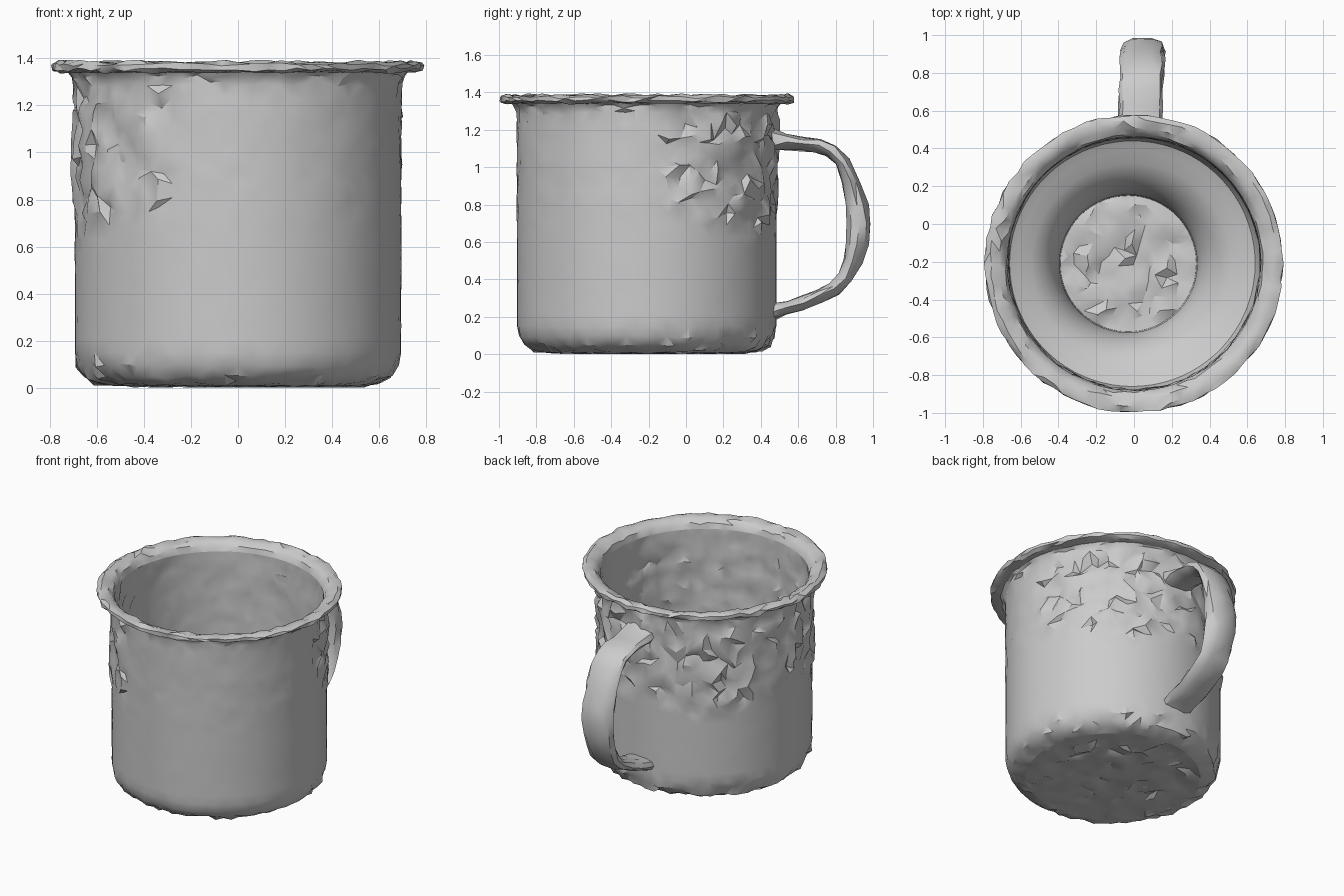
import bpy, bmesh, math, random
from mathutils import Vector
from mathutils.geometry import delaunay_2d_cdt

random.seed(7)
if "Cube" in bpy.data.objects:
    bpy.data.objects.remove(bpy.data.objects["Cube"])

enamel = bpy.data.materials.new("grey_enamel")
enamel.use_nodes = True
enamel.diffuse_color = (0.6, 0.6, 0.6, 1)
enamel.node_tree.nodes["Principled BSDF"].inputs["Base Color"].default_value = (0.6, 0.6, 0.6, 1)

CENTRE = Vector((0, -0.21, 0))
SEGS = 76


def finish(name, bm):
    """Turn a bmesh into a shaded object."""
    mesh = bpy.data.meshes.new(name)
    bm.to_mesh(mesh)
    bm.free()
    obj = bpy.data.objects.new(name, mesh)
    bpy.context.collection.objects.link(obj)
    mesh.materials.append(enamel)
    bpy.ops.object.select_all(action='DESELECT')
    obj.select_set(True)
    bpy.context.view_layer.objects.active = obj
    bpy.ops.object.shade_smooth_by_angle(angle=math.radians(32))
    return obj


def noise(amount):
    return random.uniform(-amount, amount)


def resample(profile, step):
    """Split long profile edges into short ones."""
    points = [Vector(profile[0])]
    for a, b in zip(profile, profile[1:]):
        a, b = Vector(a), Vector(b)
        n = max(1, round((b - a).length / step))
        points += [a.lerp(b, (i + 1) / n) for i in range(n)]
    return points


def revolve(name, profile, roughness, step=0.06, shift=None):
    """Spin a profile; roughness(angle, r, z) gives the worn surface depth."""
    bm = bmesh.new()
    points = resample(profile, step)
    rings = []
    for k, (r, z) in enumerate(points):
        ring = []
        dx = shift(z) if shift else 0
        for i in range(SEGS):
            a = math.tau * i / SEGS
            rough = 0 if k in (0, len(points) - 1) else roughness(a, r, z)
            turn = a + noise(rough * 1.2)
            rr, zz = r + noise(rough), max(0, z + noise(rough * 1.2))
            ring.append(bm.verts.new(CENTRE + Vector((rr * math.cos(turn) + dx, rr * math.sin(turn), zz))))
        rings.append(ring)
    for low, high in zip(rings, rings[1:]):
        for i in range(SEGS):
            j = (i + 1) % SEGS
            bm.faces.new((low[i], low[j], high[j], high[i]))
    bmesh.ops.triangulate(bm, faces=bm.faces[:], quad_method='BEAUTY')
    return finish(name, bm)


def rough_disc(name, radius, z, depth, count, dx=0, up=True):
    """Disc of irregular triangles with a clean edge."""
    flat = [Vector((radius * math.cos(math.tau * i / SEGS), radius * math.sin(math.tau * i / SEGS)))
            for i in range(SEGS)]
    for i in range(count):
        r = radius * 0.95 * math.sqrt((i + 0.5) / count)
        a = i * math.pi * (3 - math.sqrt(5))
        flat.append(Vector((r * math.cos(a) + noise(0.015), r * math.sin(a) + noise(0.015))))
    verts, _, faces, *_ = delaunay_2d_cdt(flat, [], [], 0, 0.0001)
    bm = bmesh.new()
    made = []
    for v in verts:
        h = 0 if v.length > radius * 0.99 else noise(depth)
        made.append(bm.verts.new(CENTRE + Vector((v.x + dx, v.y, max(0, z + h)))))
    for f in faces:
        bm.faces.new([made[i] for i in (f if up else reversed(f))])
    return finish(name, bm)


# Wear rules: the back and right are chipped, the front left stays smooth
def outer_wear(a, r, z):
    chipped = math.radians(8) < a < math.radians(246)
    if z < 0.12:
        return 0.012 if chipped or z < 0.03 else 0.005
    if z > 1.28:
        return 0.01
    if chipped and z > 0.7 + 0.06 * math.sin(5 * a):
        return 0.02
    return 0.003 if z > 0.7 else 0.0008


def inner_wear(a, r, z):
    if z < 0.62:
        return 0
    return 0.012 if math.pi * 0.95 < a < math.pi * 1.95 else 0.007


# Outer wall with rounded foot
revolve("outer_wall", [(0.56, 0.01), (0.61, 0.022), (0.655, 0.05), (0.682, 0.095),
                       (0.693, 0.15), (0.695, 1.29), (0.705, 1.325), (0.73, 1.35)], outer_wear)

# Rolled lip
revolve("rim", [(0.715, 1.34), (0.765, 1.342), (0.787, 1.352), (0.788, 1.375), (0.76, 1.386),
                (0.715, 1.378), (0.685, 1.355), (0.672, 1.32)], lambda a, r, z: 0.007, 0.05)

# Inner wall, swelling inwards near the floor
revolve("inner_wall", [(0.672, 1.32), (0.67, 0.56), (0.65, 0.5), (0.6, 0.475), (0.53, 0.45), (0.47, 0.41),
                       (0.42, 0.35), (0.385, 0.28), (0.365, 0.2), (0.36, 0.06)], inner_wear,
        shift=lambda z: -0.03 * max(0, min(1, (0.6 - z) / 0.35))).data.flip_normals()

# Worn floor inside and base underneath
rough_disc("inner_floor", 0.36, 0.06, 0.022, 110, dx=-0.03)
rough_disc("base", 0.56, 0.01, 0.018, 240, up=False)

# Handle: matching outer and inner edge lines in the side plane (y, z)
outer_line = [(0.46, 1.21), (0.54, 1.18), (0.62, 1.165), (0.72, 1.155), (0.8, 1.12), (0.87, 1.04), (0.93, 0.92),
              (0.975, 0.8), (0.99, 0.7), (0.975, 0.59), (0.94, 0.48), (0.89, 0.39), (0.82, 0.32),
              (0.73, 0.28), (0.63, 0.24), (0.54, 0.21), (0.46, 0.18)]
inner_line = [(0.46, 1.09), (0.54, 1.09), (0.62, 1.09), (0.69, 1.085), (0.75, 1.06), (0.8, 1.01), (0.833, 0.92),
              (0.85, 0.8), (0.855, 0.7), (0.853, 0.6), (0.845, 0.51), (0.82, 0.435), (0.77, 0.38),
              (0.7, 0.345), (0.62, 0.315), (0.54, 0.29), (0.46, 0.27)]
SIDES = 10
bm = bmesh.new()
rings = []
for o, i in zip(outer_line, inner_line):
    o, i = Vector((0, *o)), Vector((0, *i))
    mid, half = (o + i) / 2, (o - i) / 2
    mid.x = 0.03 + 0.04 * (mid.y - 0.5)
    ring = []
    for s in range(SIDES):
        a = math.tau * s / SIDES
        across = math.copysign(abs(math.cos(a)) ** 0.7, math.cos(a)) * 0.115
        p = mid + half * math.sin(a) * 1.03 + Vector((across, 0, 0))
        ring.append(bm.verts.new(p + Vector((noise(0.008), noise(0.005), noise(0.008)))))
    rings.append(ring)
for a, b in zip(rings, rings[1:]):
    for s in range(SIDES):
        t = (s + 1) % SIDES
        bm.faces.new((a[s], b[s], b[t], a[t]))
bm.faces.new(rings[0])
bm.faces.new(rings[-1])
bmesh.ops.triangulate(bm, faces=bm.faces[:])
bmesh.ops.recalc_face_normals(bm, faces=bm.faces[:])
finish("handle", bm)
